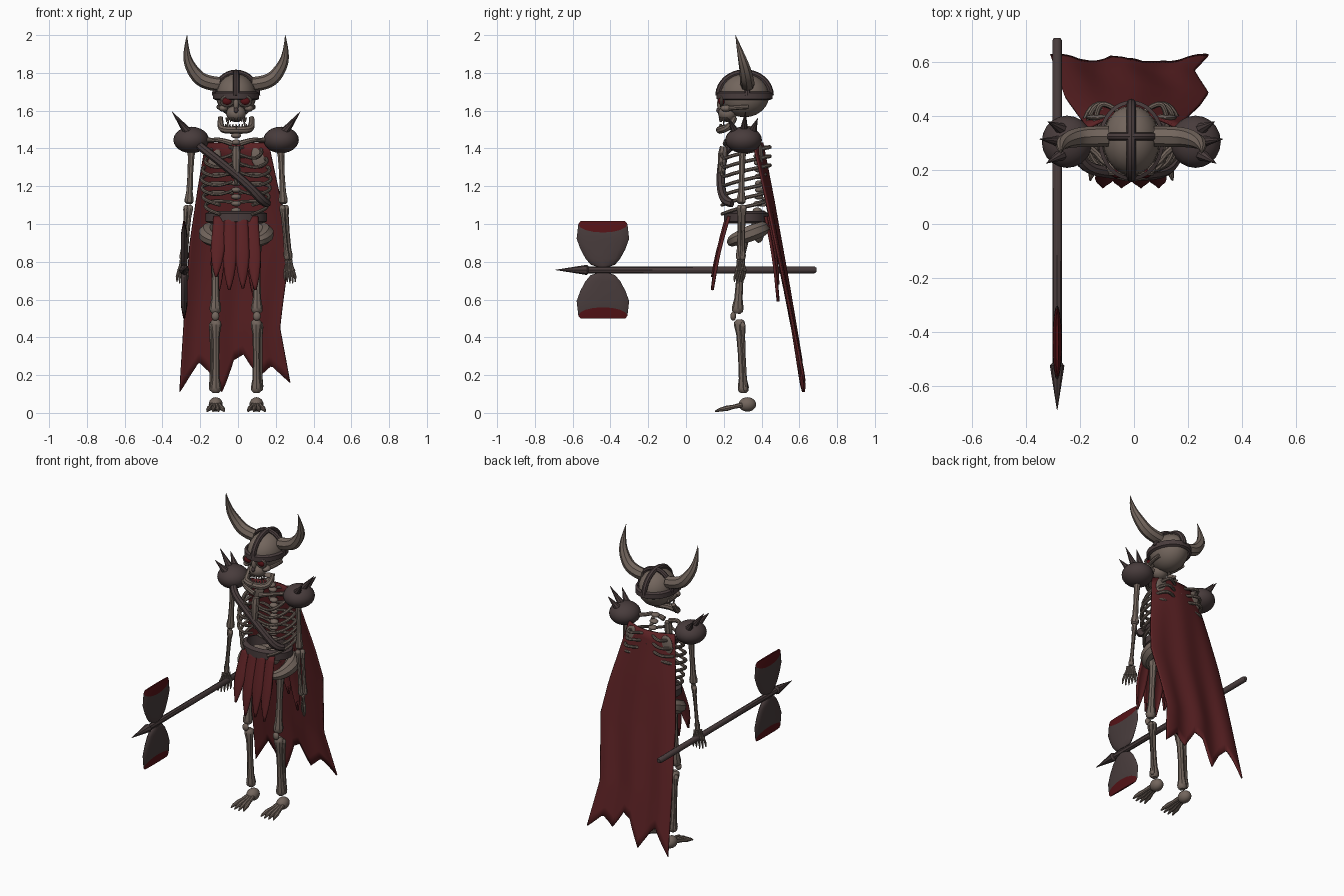
import bpy, bmesh
from math import sin, cos, pi
from mathutils import Vector, Matrix

cube = bpy.data.objects.get("Cube")
if cube:
    bpy.data.objects.remove(cube, do_unlink=True)

CENTRE_X = -0.01
made = []


def material(name, rgb):
    m = bpy.data.materials.new(name)
    m.use_nodes = True
    m.diffuse_color = (*rgb, 1)
    m.node_tree.nodes["Principled BSDF"].inputs["Base Color"].default_value = (*rgb, 1)
    return m


BONE = material("old bone", (0.17, 0.131, 0.109))
IRON = material("dark iron", (0.065, 0.045, 0.045))
CLOTH = material("red cloth", (0.103, 0.015, 0.017))
BLOOD = material("deep red", (0.09, 0.006, 0.008))


def link(name, data, *mats):
    ob = bpy.data.objects.new(name, data)
    for m in mats:
        data.materials.append(m)
    ob.location.x = CENTRE_X
    bpy.context.scene.collection.objects.link(ob)
    made.append(ob)
    return ob


def finish(name, bm, *mats):
    bmesh.ops.recalc_face_normals(bm, faces=bm.faces)
    me = bpy.data.meshes.new(name)
    bm.to_mesh(me)
    bm.free()
    return link(name, me, *mats)


def tubes(name, paths, mat, mirror=False, kind='POLY'):
    """Round tubes; each path is a list of (point, radius)."""
    cu = bpy.data.curves.new(name, 'CURVE')
    cu.dimensions = '3D'
    cu.bevel_depth = 1
    cu.bevel_resolution = 2
    cu.resolution_u = 5
    cu.use_fill_caps = True
    for side in ((1, -1) if mirror else (1,)):
        for path in paths:
            sp = cu.splines.new(kind)
            sp.points.add(len(path) - 1)
            for p, (co, r) in zip(sp.points, path):
                p.co = (co[0] * side, co[1], co[2], 1)
                p.radius = r
            if kind == 'NURBS':
                sp.order_u = min(3, len(path))
                sp.use_endpoint_u = True
    return link(name, cu, mat)


def bone(a, b, r):
    """Path of a long bone with knobbed ends."""
    a, b = Vector(a), Vector(b)
    shape = ((0, .7), (.03, 1.3), (.08, 1.4), (.2, 1), (.5, .85), (.8, 1), (.92, 1.4), (.97, 1.3), (1, .7))
    return [(a.lerp(b, t), r * k) for t, k in shape]


def blobs(name, items, mat, mirror=False):
    """Ellipsoids given as (centre, radii)."""
    bm = bmesh.new()
    for side in ((1, -1) if mirror else (1,)):
        for c, s in items:
            mx = Matrix.Translation((c[0] * side, c[1], c[2])) @ Matrix.Diagonal((*s, 1))
            bmesh.ops.create_uvsphere(bm, u_segments=20, v_segments=12, radius=1, matrix=mx)
    return finish(name, bm, mat)


def bridge(bm, rings, closed=False):
    n = len(rings[0])
    pairs = list(zip(rings, rings[1:])) + ([(rings[-1], rings[0])] if closed else [])
    return [[bm.faces.new((a[i], a[(i + 1) % n], b[(i + 1) % n], b[i])) for i in range(n)] for a, b in pairs]


def band(name, c, rx, ry, height, thick, mat):
    """Flat hoop around the vertical axis."""
    bm = bmesh.new()
    rings = []
    for k in range(40):
        a = 2 * pi * k / 40
        rings.append([bm.verts.new((c[0] + (rx + d) * cos(a), c[1] + (ry + d) * sin(a), c[2] + h))
                      for d, h in ((0, -height / 2), (thick, -height / 3), (thick, height / 3), (0, height / 2))])
    bridge(bm, rings, True)
    return finish(name, bm, mat)


def sheet(name, fn, nu, nv, mat):
    bm = bmesh.new()
    g = [[bm.verts.new(fn(i / nu, j / nv)) for i in range(nu + 1)] for j in range(nv + 1)]
    for j in range(nv):
        for i in range(nu):
            bm.faces.new((g[j][i], g[j][i + 1], g[j + 1][i + 1], g[j + 1][i]))
    ob = finish(name, bm, mat)
    mod = ob.modifiers.new("thickness", 'SOLIDIFY')
    mod.thickness = 0.01
    mod.offset = 0
    return ob


def interp(t, table):
    for (t0, a), (t1, b) in zip(table, table[1:]):
        if t <= t1:
            return a + (b - a) * max(0, t - t0) / (t1 - t0)
    return table[-1][1]


# Skull
blobs("cranium", [((0, .31, 1.68), (.106, .13, .115))], BONE)
blobs("upper_jaw", [((0, .22, 1.585), (.052, .05, .045)), ((0, .18, 1.635), (.014, .016, .035))], BONE)
blobs("cheekbones", [((.068, .212, 1.612), (.024, .03, .018))], BONE, True)
tubes("cheek_arches", [[((.065, .21, 1.61), .013), ((.095, .25, 1.615), .011), ((.092, .33, 1.62), .012)]],
      BONE, True, 'NURBS')
tubes("eye_rims", [[((.048 + .03 * cos(k * pi / 8), .187, 1.65 + .024 * sin(k * pi / 8)), .008)
                    for k in range(17)]], BONE, True)
blobs("eyes", [((.048, .187, 1.65), (.027, .017, .021))], BLOOD, True)
blobs("nose_hole", [((0, .172, 1.602), (.012, .012, .015))], IRON)
tubes("lower_jaw", [[((.082, .26, 1.565), .013), ((.086, .235, 1.515), .018), ((.06, .18, 1.495), .02),
                     ((0, .178, 1.498), .02)]], BONE, True, 'NURBS')
teeth = []
for k in range(9):
    a = pi * (k - 4) / 11
    x, y = .055 * sin(a), .235 - .055 * cos(a)
    long = .035 if k in (1, 7) else .024
    teeth.append([((x, y, 1.563), .007), ((x, y, 1.563 - long), .002)])
    teeth.append([((x * 1.1, y, 1.508), .007), ((x * 1.1, y, 1.511 + long * .8), .002)])
tubes("teeth", teeth, BONE)

# Horned helmet
band("helmet_rim", (0, .31, 1.678), .108, .134, .045, .014, IRON)
arc = [k * pi / 16 for k in range(17)]
tubes("helmet_straps", [[((0, .31 + .138 * cos(a), 1.68 + .122 * sin(a)), .017) for a in arc],
                        [((.113 * cos(a), .325, 1.68 + .122 * sin(a)), .015) for a in arc]], IRON)
tubes("horns", [[((.085, .325, 1.74), .038), ((.17, .325, 1.745), .039), ((.235, .315, 1.815), .032),
                 ((.268, .29, 1.90), .019), ((.26, .262, 2.0), .001)]], BONE, True, 'NURBS')

# Spine and ribcage
spine = []
for k in range(15):
    z = 1.0 + k * .036
    y = interp(z, ((1.0, .37), (1.2, .39), (1.38, .38), (1.52, .325)))
    spine += [((0, y, z), (.027, .024, .015)), ((0, y + .025, z - .008), (.008, .02, .008))]
blobs("spine", spine, BONE)
ribs = []
for k, w in enumerate((.12, .145, .158, .163, .16, .155, .145)):
    z = 1.405 - k * .048
    back = .465 if k < 3 else .425
    path = [((.015, .39, z), .008), ((.10, back, z + .005), .01), ((w * 1.12, .41, z - .005), .01),
            ((w * 1.12, .25, z - .04), .01), ((.085, .19, z - .065), .009), ((.02, .188, z - .035), .008)]
    ribs.append(path if k < 5 else path[:-1])
tubes("ribs", ribs, BONE, True, 'NURBS')
tubes("breastbone", [[((0, .20, 1.41), .02), ((0, .195, 1.37), .025), ((0, .188, 1.28), .02), ((0, .188, 1.21), .008)]],
      BONE)
tubes("collarbones", [[((.02, .21, 1.425), .016), ((.09, .21, 1.45), .012), ((.14, .28, 1.44), .012),
                       ((.20, .31, 1.455), .017)]], BONE, True, 'NURBS')
blobs("shoulder_blades", [((.125, .395, 1.36), (.045, .012, .065))], BONE, True)

# Pelvis
tubes("pelvis", [[((.03, .40, .98), .03), ((.12, .42, .98), .038), ((.165, .34, .95), .048), ((.135, .25, .915), .034),
                  ((.06, .235, .90), .02), ((0, .245, .915), .016)]], BONE, True, 'NURBS')
blobs("sacrum", [((0, .385, .96), (.045, .03, .06))], BONE)

# Arms and hands
tubes("arm_bones", [bone((.235, .30, 1.42), (.25, .292, 1.105), .018),
                    bone((.243, .285, 1.10), (.27, .28, .81), .012),
                    bone((.262, .305, 1.10), (.285, .30, .81), .012)], BONE, True)
fingers = []
for k in range(5):
    d = k - 2
    tip = .68 + .009 * abs(d - .5)
    fingers.append(bone((.278 + .005 * d, .29 - .006 * d, .81), (.282 + .011 * d, .29 - .011 * d, .75), .008))
    fingers.append([((.282 + .011 * d, .29 - .011 * d, .75), .008), ((.285 + .014 * d, .283 - .012 * d, .72), .007),
                    ((.285 + .014 * d, .28 - .012 * d, tip), .003)])
tubes("hands", fingers, BONE, True)

# Legs and feet
tubes("leg_bones", [bone((.11, .30, .93), (.11, .272, .525), .022), bone((.107, .282, .495), (.108, .305, .105), .021),
                    bone((.13, .30, .48), (.13, .315, .115), .01)], BONE, True)
blobs("kneecaps_and_heels", [((.11, .25, .512), (.021, .015, .024)), ((.108, .325, .045), (.037, .046, .038))],
      BONE, True)
toes = []
for k in range(4):
    d = k - 1.5
    toes.append([((.108 + .01 * d, .31, .045), .014), ((.108 + .018 * d, .25, .032), .011),
                 ((.108 + .023 * d, .215, .024), .014), ((.108 + .027 * d, .18, .017), .010),
                 ((.108 + .03 * d, .15 + .008 * abs(d), .008), .004)])
tubes("toes", toes, BONE, True)

# Spiked shoulder guards
blobs("shoulder_guards", [((.238, .305, 1.445), (.094, .097, .07))], IRON, True)
tubes("shoulder_spikes", [[((.255, .305 + d * .045, 1.485), .025), (tip, .001)] for d, tip in
                          ((0, (.34, .315, 1.595)), (-1, (.315, .225, 1.56)), (1, (.31, .38, 1.56)))], IRON, True)

# Chest strap and belt
tubes("chest_strap", [[((-.21, .29, 1.43), .022), ((-.19, .21, 1.41), .023), ((-.06, .188, 1.31), .023),
                       ((.07, .182, 1.20), .023), ((.145, .205, 1.115), .026), ((.165, .245, 1.11), .022)]],
      IRON, kind='NURBS')
band("belt", (0, .32, 1.035), .135, .092, .065, .028, IRON)


# Torn cape
hem = ((0, .11), (.09, .2), (.17, .27), (.26, .22), (.38, .11), (.5, .28), (.6, .31), (.72, .19), (.85, .25), (1, .16))
fall = ((.1, .628), (.66, .54), (1.13, .46), (1.43, .405))
left_edge = ((.15, .288), (.45, .232), (.6, .25), (.85, .285), (1.05, .255), (1.2, .22), (1.43, .17))
right_edge = ((.1, -.30), (.5, -.275), (.9, -.245), (1.2, -.20), (1.43, -.16))


def cape(u, v):
    z = 1.43 - v * (1.43 - interp(u, hem))
    x0, x1 = interp(z, right_edge), interp(z, left_edge)
    y = interp(z, fall) + .012 * sin(u * 15) * v - .05 * (2 * u - 1) ** 2 * (1 - v)
    return x0 + (x1 - x0) * u, y, z


sheet("cape", cape, 50, 22, CLOTH)


# Pointed loincloth strips, front and back
def strip(name, x, tip_z, y0, y1):
    def fn(u, v):
        w = interp(v, ((0, .03), (.55, .036), (.8, .024), (1, .002)))
        s = 2 * u - 1
        bulge = (.008 * (1 - s * s) + .01 * sin(v * pi)) * (1 if y1 > y0 else -1)
        return x * (1 + .2 * v) + s * w, y0 + (y1 - y0) * v + bulge, 1.04 - (1.04 - tip_z) * v
    sheet(name, fn, 6, 12, CLOTH)


for k, (x, front_z, back_z) in enumerate(((-.088, .72, .60), (-.03, .65, .68), (.03, .66, .68), (.085, .65, .59))):
    strip(f"front_strip_{k + 1}", x, front_z, .215 + abs(x) * .2, .145)
    strip(f"back_strip_{k + 1}", x, back_z, .435 - abs(x) * .2, .482)

# Double-bladed polearm
SX, SZ, BY = -.275, .757, -.44
tubes("pole", [[((SX, .69, SZ), .012), ((SX, .68, SZ), .018), ((SX, -.53, SZ), .018)]], IRON)
tubes("pole_tip", [[((SX, -.515, SZ), .018), ((SX, -.525, SZ), .027), ((SX, -.69, SZ), .001)]], IRON)
for label, side in (("upper", 1), ("lower", -1)):
    bm = bmesh.new()
    rings = []
    # Each row: distance from the pole, half width, half thickness, dip in the middle
    for d, w, t, dip in ((.016, .03, .014, 0), (.028, .065, .017, 0), (.06, .092, .018, 0), (.11, .119, .018, 0),
                         (.165, .139, .018, 0), (.243, .13, .016, .045), (.258, .118, .005, 0)):
        rings.append([bm.verts.new((SX + t * sin(a), BY + w * cos(a), SZ + side * (d - dip * abs(sin(a)))))
                      for a in (k * pi / 8 for k in range(16))])
    rows = bridge(bm, rings)
    bm.faces.new(rings[0])
    for f in rows[-1] + [bm.faces.new(rings[-1])]:
        f.material_index = 1
    finish(label + "_blade", bm, IRON, BLOOD)

# Turn the tubes into meshes, then smooth everything while keeping hard edges
bpy.ops.object.select_all(action='DESELECT')
curves = [o for o in made if o.type == 'CURVE']
for o in curves:
    o.select_set(True)
bpy.context.view_layer.objects.active = curves[0]
bpy.ops.object.convert(target='MESH')
for o in made:
    o.select_set(True)
bpy.ops.object.shade_smooth_by_angle(angle=0.7)
